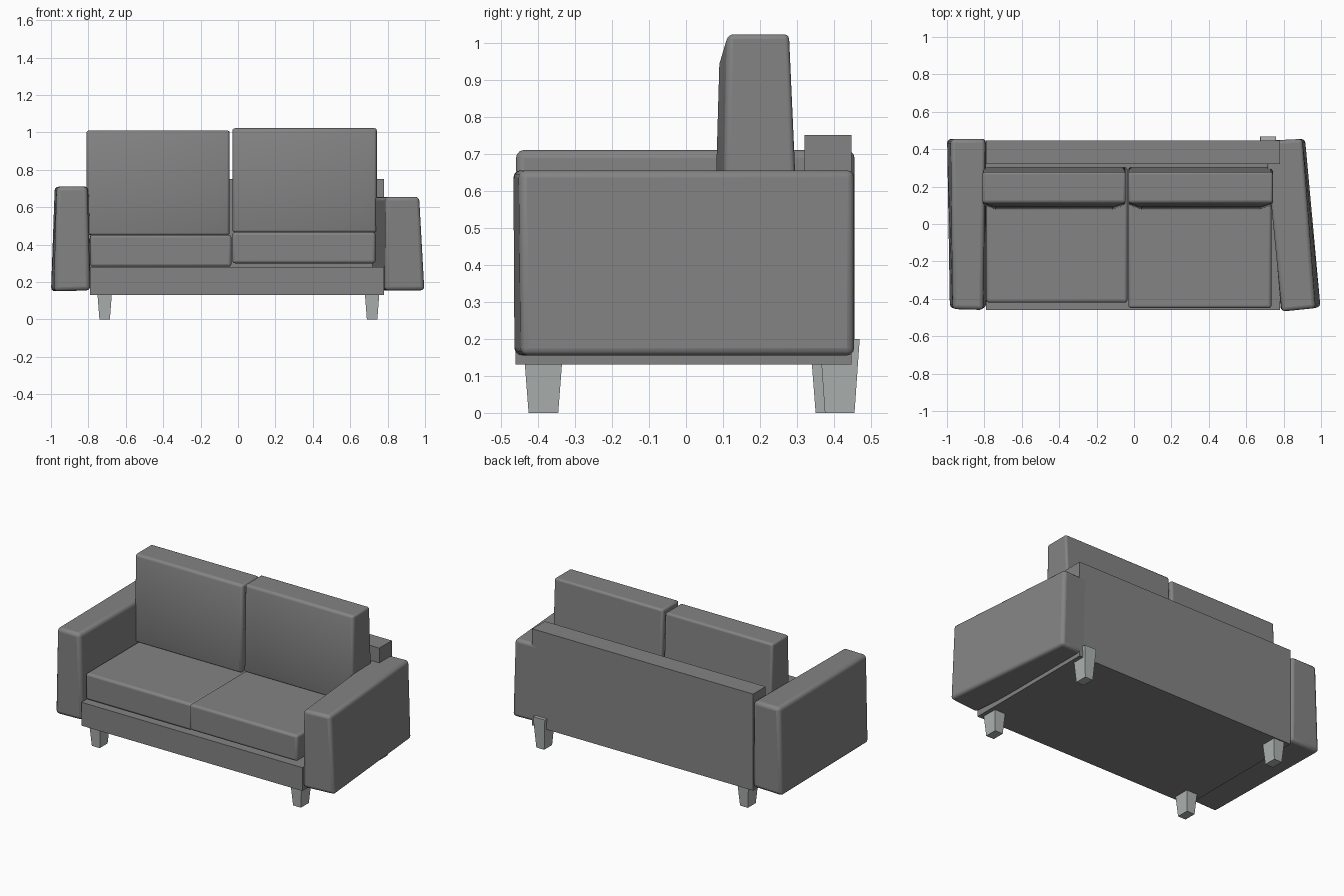
import bpy, bmesh

if "Cube" in bpy.data.objects:
    bpy.data.objects.remove(bpy.data.objects["Cube"])

def material(name, rgb):
    m = bpy.data.materials.new(name)
    m.diffuse_color = (*rgb, 1)
    m.use_nodes = True
    m.node_tree.nodes["Principled BSDF"].inputs["Base Color"].default_value = m.diffuse_color
    return m

fabric = material("grey fabric", (0.23, 0.23, 0.23))
leg_grey = material("pale leg grey", (0.42, 0.45, 0.44))

def loft(name, rings, mat, bevel=0.0, segments=3):
    """Closed solid through four-cornered rings, with optional soft edges."""
    bm = bmesh.new()
    loops = [[bm.verts.new(p) for p in ring] for ring in rings]
    for a, b in zip(loops, loops[1:]):
        for i in range(4):
            j = (i + 1) % 4
            bm.faces.new((a[i], a[j], b[j], b[i]))
    bm.faces.new(loops[0][::-1])
    bm.faces.new(loops[-1])
    bmesh.ops.recalc_face_normals(bm, faces=bm.faces)
    me = bpy.data.meshes.new(name)
    bm.to_mesh(me)
    bm.free()
    me.materials.append(mat)
    ob = bpy.data.objects.new(name, me)
    bpy.context.collection.objects.link(ob)
    if bevel:
        mod = ob.modifiers.new("soft edges", 'BEVEL')
        mod.width, mod.segments = bevel, segments
        mod.limit_method = 'ANGLE'
        mod.angle_limit = 0.7
        bpy.ops.object.select_all(action='DESELECT')
        bpy.context.view_layer.objects.active = ob
        ob.select_set(True)
        bpy.ops.object.shade_smooth_by_angle(angle=0.7)
    return ob

def flat_ring(x0, x1, y0, y1, z):
    return [(x0, y0, z), (x1, y0, z), (x1, y1, z), (x0, y1, z)]

def box(name, x0, x1, y0, y1, z0, z1, mat, bevel=0.0):
    return loft(name, [flat_ring(x0, x1, y0, y1, z0), flat_ring(x0, x1, y0, y1, z1)], mat, bevel)

# frame: seat base and back panel
box("seat_base", -0.79, 0.78, -0.46, 0.32, 0.13, 0.28, fabric)
box("back_panel", -0.79, 0.78, 0.32, 0.447, 0.13, 0.75, fabric)

# left arm, nearly straight, slightly wider at the bottom
loft("left_arm", [
    [(-0.985, -0.45, 0.15), (-0.79, -0.45, 0.155), (-0.79, 0.455, 0.155), (-1.0, 0.455, 0.15)],
    [(-0.97, -0.455, 0.71), (-0.805, -0.46, 0.71), (-0.795, 0.455, 0.71), (-0.98, 0.455, 0.71)],
], fabric, 0.022)

# right arm, splayed outward at the front
loft("right_arm", [
    [(0.785, -0.465, 0.155), (0.998, -0.445, 0.155), (0.915, 0.455, 0.155), (0.71, 0.445, 0.155)],
    [(0.79, -0.468, 0.655), (0.97, -0.45, 0.655), (0.90, 0.455, 0.655), (0.70, 0.445, 0.655)],
], fabric, 0.02)

# seat cushions
box("left_seat_cushion", -0.79, -0.035, -0.42, 0.305, 0.282, 0.452, fabric, 0.015)
box("right_seat_cushion", -0.03, 0.735, -0.45, 0.305, 0.30, 0.467, fabric, 0.015)

# back cushions with a raised front panel
def wall_ring(x0, x1, z0, z1, yb, yt):
    return [(x0, yb, z0), (x1, yb, z0), (x1, yt, z1), (x0, yt, z1)]

for side, x0, x1, z0, z1 in (("left", -0.81, -0.045, 0.45, 1.01),
                             ("right", -0.03, 0.742, 0.465, 1.022)):
    loft(side + "_back_cushion", [
        wall_ring(x0, x1, z0, z1, 0.303, 0.278),
        wall_ring(x0, x1, z0, z1, 0.102, 0.114),
        wall_ring(x0 + 0.07, x1 - 0.07, z0 + 0.06, z1 - 0.08, 0.078, 0.09),
    ], fabric, 0.013)

# tapered legs; the back right one sits further back and taller
for name, x, y, h in (("front_left_leg", -0.713, -0.385, 0.13),
                      ("front_right_leg", 0.717, -0.385, 0.13),
                      ("back_left_leg", -0.713, 0.39, 0.13),
                      ("back_right_leg", 0.717, 0.415, 0.2)):
    t = 0.01 if h < 0.15 else 0.014
    loft(name, [flat_ring(x - 0.028, x + 0.028, y - 0.04, y + 0.04, 0),
                flat_ring(x - 0.028 - t, x + 0.028 + t, y - 0.04 - t, y + 0.04 + t, h)], leg_grey)
